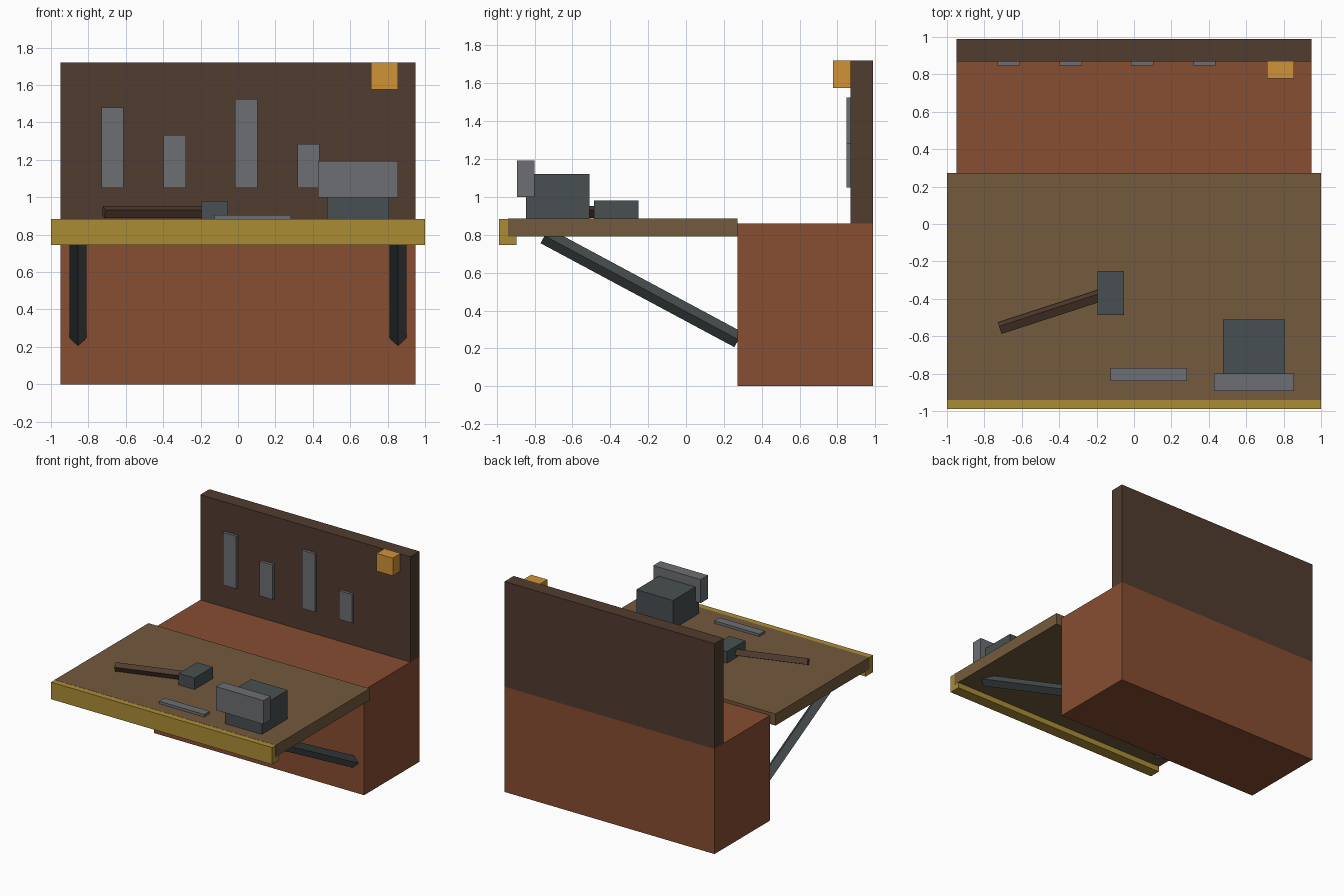
import bpy, bmesh, math
from mathutils import Vector

if "Cube" in bpy.data.objects:
    bpy.data.objects.remove(bpy.data.objects["Cube"])


def material(name, r, g, b):
    """Flat colour given as sRGB 0-255, stored linear."""
    lin = [((c / 255 + 0.055) / 1.055) ** 2.4 for c in (r, g, b)]
    m = bpy.data.materials.new(name)
    m.diffuse_color = (*lin, 1)
    m.use_nodes = True
    m.node_tree.nodes["Principled BSDF"].inputs["Base Color"].default_value = m.diffuse_color
    return m


RED_WOOD = material("red_brown_wood", 135, 77, 50)
TOP_WOOD = material("bench_wood", 116, 90, 61)
DARK_WOOD = material("dark_wood", 81, 60, 47)
BRASS = material("yellow_trim", 171, 140, 53)
IRON = material("dark_iron", 73, 79, 81)
STEEL = material("grey_steel", 109, 110, 114)
ORANGE = material("lamp_orange", 208, 147, 54)


def add_mesh(name, bm, mat):
    bmesh.ops.recalc_face_normals(bm, faces=bm.faces)
    me = bpy.data.meshes.new(name)
    bm.to_mesh(me)
    bm.free()
    me.materials.append(mat)
    ob = bpy.data.objects.new(name, me)
    bpy.context.collection.objects.link(ob)
    return ob


def box(name, x, y, z, mat):
    """Box from (min, max) ranges."""
    bm = bmesh.new()
    bmesh.ops.create_cube(bm, size=1)
    for v in bm.verts:
        v.co = [lo + (c + 0.5) * (hi - lo) for c, (lo, hi) in zip(v.co, (x, y, z))]
    return add_mesh(name, bm, mat)


def bar(name, a, b, radius, roll, mat):
    """Four-sided bar from a to b; roll 0 puts a corner on top."""
    a, b = Vector(a), Vector(b)
    d = (b - a).normalized()
    side = d.cross(Vector((0, 0, 1))).normalized()
    up = side.cross(d)
    bm = bmesh.new()
    rings = []
    for p in (a, b):
        angles = [math.radians(roll + 90 * k) for k in range(4)]
        rings.append([bm.verts.new(p + radius * (math.cos(t) * up + math.sin(t) * side))
                      for t in angles])
    for k in range(4):
        n = (k + 1) % 4
        bm.faces.new((rings[0][k], rings[0][n], rings[1][n], rings[1][k]))
    bm.faces.new(rings[0])
    bm.faces.new(rings[1])
    return add_mesh(name, bm, mat)


# Cabinet and tool board
box("cabinet", (-0.95, 0.95), (0.272, 0.988), (0, 0.86), RED_WOOD)
box("tool_board", (-0.95, 0.95), (0.87, 0.988), (0.86, 1.72), DARK_WOOD)

# Fold-down worktop with front trim
box("worktop", (-1, 1), (-0.94, 0.272), (0.79, 0.885), TOP_WOOD)
box("front_trim", (-0.999, 0.999), (-0.988, -0.895), (0.745, 0.884), BRASS)

# Diagonal support braces
for s, label in ((-1, "left"), (1, "right")):
    bar(label + "_brace", (s * 0.855, -0.747, 0.795), (s * 0.855, 0.277, 0.246), 0.045, 0, IRON)

# Hanging tools
for i, (x, top) in enumerate(((-0.67, 1.48), (-0.338, 1.333), (0.044, 1.525), (0.378, 1.284))):
    box(f"hanging_tool_{i + 1}", (x - 0.059, x + 0.059), (0.847, 0.871), (1.05, top), STEEL)

# Lamp on the tool board
box("lamp", (0.71, 0.856), (0.777, 0.871), (1.575, 1.72), ORANGE)

# Vise
box("vise_body", (0.475, 0.807), (-0.845, -0.51), (0.884, 1.12), IRON)
box("vise_jaw", (0.427, 0.856), (-0.893, -0.8), (1.0, 1.193), STEEL)

# Hammer
box("hammer_head", (-0.195, -0.053), (-0.487, -0.25), (0.884, 0.98), IRON)
bar("hammer_handle", (-0.718, -0.557, 0.921), (-0.125, -0.364, 0.921), 0.034, -18, DARK_WOOD)

# File lying on the worktop
box("file", (-0.125, 0.283), (-0.84, -0.77), (0.884, 0.906), STEEL)
